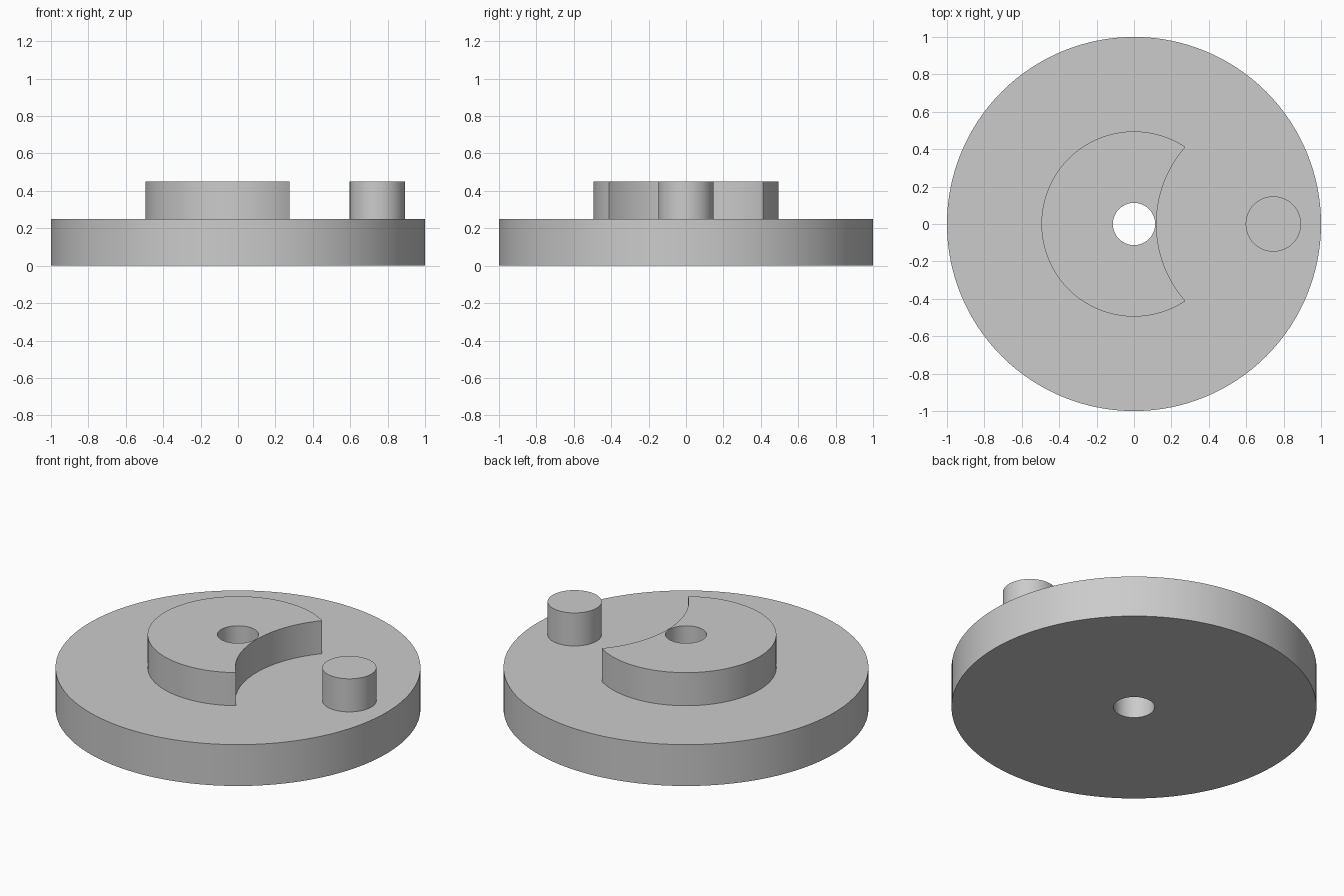
import bpy, bmesh, math

cube = bpy.data.objects.get("Cube")
if cube:
    bpy.data.objects.remove(cube, do_unlink=True)

BASE_TOP, TOP = 0.25, 0.45
BORE_R, HUB_R = 0.113, 0.495
PIN_X, PIN_R = 0.745, 0.148
RELIEF_R = 0.625          # scoop in the hub, centred on the pin

grey = bpy.data.materials.new("plain grey")
grey.use_nodes = True
colour = (0.6, 0.6, 0.6, 1)
grey.diffuse_color = colour
grey.node_tree.nodes["Principled BSDF"].inputs["Base Color"].default_value = colour


def arc(cx, r, start, end, n):
    """Points on an arc centred on the x axis, both ends included."""
    angles = [start + (end - start) * i / n for i in range(n + 1)]
    return [(cx + r * math.cos(a), r * math.sin(a)) for a in angles]


def circle(cx, r, n):
    return arc(cx, r, 0, math.tau, n)[:-1]


def extruded(name, loops, z0, z1):
    """Fill closed outlines (inner ones become holes) and extrude upwards."""
    bm = bmesh.new()
    edges = []
    for loop in loops:
        vs = [bm.verts.new((x, y, z0)) for x, y in loop]
        edges += [bm.edges.new((v, vs[i - 1])) for i, v in enumerate(vs)]
    bmesh.ops.triangle_fill(bm, edges=edges, use_beauty=True)
    grown = bmesh.ops.extrude_face_region(bm, geom=bm.faces[:], use_keep_orig=True)
    moved = [g for g in grown["geom"] if isinstance(g, bmesh.types.BMVert)]
    bmesh.ops.translate(bm, verts=moved, vec=(0, 0, z1 - z0))
    bmesh.ops.recalc_face_normals(bm, faces=bm.faces[:])
    mesh = bpy.data.meshes.new(name)
    bm.to_mesh(mesh)
    bm.free()
    mesh.materials.append(grey)
    ob = bpy.data.objects.new(name, mesh)
    bpy.context.collection.objects.link(ob)
    bpy.ops.object.select_all(action="DESELECT")
    ob.select_set(True)
    bpy.context.view_layer.objects.active = ob
    bpy.ops.object.shade_smooth_by_angle(angle=math.radians(30))
    return ob


# Base disc with the shaft bore
bore = circle(0, BORE_R, 64)
extruded("base_disc", [circle(0, 1, 128), bore], 0, BASE_TOP)

# Crescent locking hub: the horns are where the hub and relief circles cross
horn_x = (HUB_R**2 - RELIEF_R**2 + PIN_X**2) / (2 * PIN_X)
hub_angle = math.acos(horn_x / HUB_R)
relief_angle = math.acos((horn_x - PIN_X) / RELIEF_R)
outer = arc(0, HUB_R, hub_angle, math.tau - hub_angle, 96)
scoop = arc(PIN_X, RELIEF_R, math.tau - relief_angle, relief_angle, 40)
extruded("locking_hub", [outer + scoop[1:-1], bore], BASE_TOP, TOP)

# Drive pin
extruded("drive_pin", [circle(PIN_X, PIN_R, 64)], BASE_TOP, TOP)
